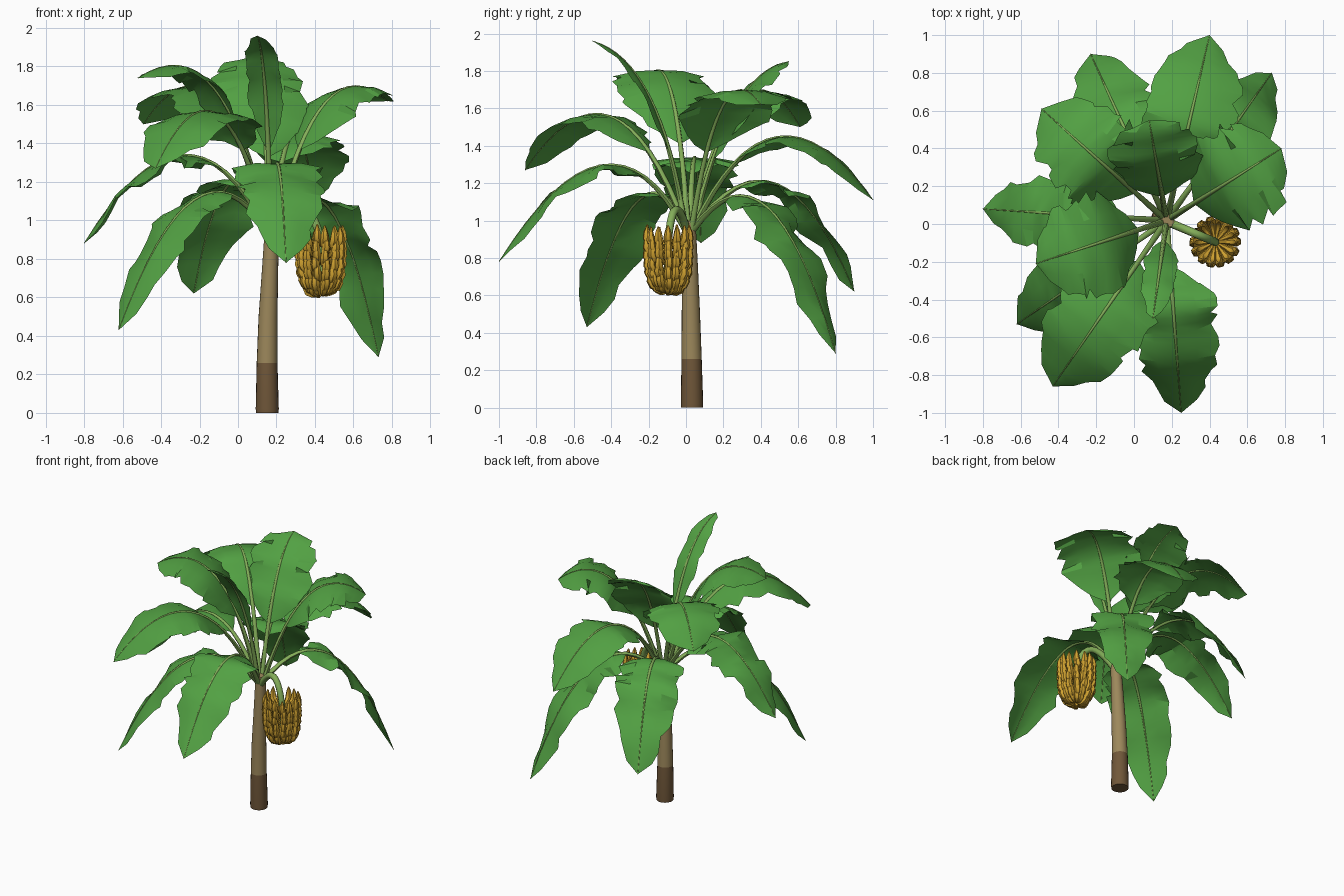
import bpy, math, random
from mathutils import Vector

random.seed(7)
cube = bpy.data.objects.get("Cube")
if cube:
    bpy.data.objects.remove(cube)


def material(name, rgb):
    m = bpy.data.materials.new(name)
    m.use_nodes = True
    m.diffuse_color = (*rgb, 1)
    for n in m.node_tree.nodes:
        if n.type == 'BSDF_PRINCIPLED':
            n.inputs["Base Color"].default_value = (*rgb, 1)
            n.inputs["Roughness"].default_value = 0.8
    return m


LEAF = material("leaf green", (0.085, 0.355, 0.056))
STALK = material("stalk green", (0.23, 0.42, 0.1))
BARK = material("tan bark", (0.335, 0.245, 0.105))
BASE = material("dark bark", (0.165, 0.097, 0.042))
FRUIT = material("ripe yellow", (0.63, 0.36, 0.03))


def build(name, verts, faces, mats, angle=40):
    me = bpy.data.meshes.new(name)
    me.from_pydata([tuple(v) for v in verts], [], faces)
    for m in mats:
        me.materials.append(m)
    ob = bpy.data.objects.new(name, me)
    bpy.context.collection.objects.link(ob)
    bpy.ops.object.select_all(action='DESELECT')
    ob.select_set(True)
    bpy.context.view_layer.objects.active = ob
    bpy.ops.object.shade_smooth_by_angle(angle=math.radians(angle))
    return ob


def tube(verts, faces, path, radii, ref, sides):
    """Append a capped tube along path; ref is a vector across the bend."""
    start, n = len(verts), len(path)
    for i, (p, r) in enumerate(zip(path, radii)):
        tan = (path[min(i + 1, n - 1)] - path[max(i - 1, 0)]).normalized()
        up = tan.cross(ref).normalized()
        side = up.cross(tan)
        for k in range(sides):
            a = 2 * math.pi * k / sides
            verts.append(p + r * (math.cos(a) * side + math.sin(a) * up))
    for i in range(n - 1):
        for k in range(sides):
            a, b = start + i * sides, start + (i + 1) * sides
            j = (k + 1) % sides
            faces.append((a + k, a + j, b + j, b + k))
    faces.append(tuple(reversed(range(start, start + sides))))
    faces.append(tuple(range(start + (n - 1) * sides, start + n * sides)))


def bezier(a, b, c, t):
    return a * (1 - t) ** 2 + b * 2 * t * (1 - t) + c * t * t


# Trunk: leaning taper with a dark foot
verts, faces = [], []
rings = [(0.152, 0.032, 0, 0.058), (0.152, 0.032, 0.02, 0.06), (0.151, 0.03, 0.26, 0.054),
         (0.156, 0.026, 0.5, 0.049), (0.167, 0.022, 0.75, 0.042), (0.177, 0.016, 1.0, 0.035)]
tube(verts, faces, [Vector(r[:3]) for r in rings], [r[3] for r in rings], Vector((0, 1, 0)), 20)
trunk = build("trunk", verts, faces, [BARK, BASE])
for p in trunk.data.polygons:
    p.material_index = int(p.center.z < 0.25)

# Leaves: tip, arch reach, arch height, half width, tip bluntness, pleat depth
CROWN = Vector((0.172, 0.018, 0.95))
LEAVES = {
    "front": ((0.25, -1.0, 0.78), 0.42, 1.72, 0.235, 5, 0.1),
    "front_right": ((-0.43, -0.86, 1.27), 0.45, 2.0, 0.26, 6, 0.03),
    "right_upper": ((-0.52, -0.21, 1.74), 0.35, 2.04, 0.27, 6, 0.03),
    "right_lower": ((-0.62, -0.53, 0.43), 0.5, 1.52, 0.21, 5, 0.08),
    "right_side": ((-0.8, 0.08, 0.88), 0.45, 1.76, 0.23, 4, 0.12),
    "back_right_upper": ((-0.49, 0.61, 1.5), 0.45, 2.08, 0.26, 6, 0.05),
    "back_right_lower": ((-0.23, 0.9, 0.62), 0.55, 1.6, 0.23, 5, 0.13),
    "back": ((0.4, 1.0, 1.11), 0.45, 1.86, 0.25, 6, 0.03),
    "back_upright": ((0.08, 0.55, 1.85), 0.4, 1.8, 0.25, 6, 0.05),
    "back_left_lower": ((0.73, 0.8, 0.29), 0.55, 1.52, 0.22, 4, 0.15),
    "left_upper": ((0.78, 0.4, 1.62), 0.42, 1.94, 0.28, 7, 0.03),
    "front_upright": ((0.1, -0.5, 1.96), 0.3, 1.86, 0.09, 6, 0.06),
}
STATIONS, BLADE_START = 18, 0.25
for name, (tip, reach, height, half, blunt, pleat) in LEAVES.items():
    tip = Vector(tip)
    out = Vector((tip.x - CROWN.x, tip.y - CROWN.y, 0))
    heading = out.normalized()
    side = Vector((-heading.y, heading.x, 0))
    root = CROWN + heading * 0.022
    bend = CROWN + out * reach
    bend.z = height

    # Petiole continuing as the midrib
    verts, faces = [], []
    ts = [i / 16 for i in range(17)]
    tube(verts, faces, [bezier(root, bend, tip, t) for t in ts],
         [0.016 * (1 - t) ** 1.2 + 0.002 for t in ts], side, 6)
    build("petiole_" + name, verts, faces, [STALK], 60)

    # Tattered, pleated blade, five points across at each station
    verts, faces = [], []
    phase = random.uniform(0, 6)
    for i in range(STATIONS + 1):
        s = i / STATIONS
        t = BLADE_START + (1 - BLADE_START) * s
        mid = bezier(root, bend, tip, t)
        ahead = (bezier(root, bend, tip, t + 0.01) - mid).normalized()
        normal = ahead.cross(side).normalized()
        if normal.z < 0:
            normal = -normal
        wide = half * min(1, (s / 0.24) ** 0.7) * max(0, 1 - s ** blunt) ** 0.7
        fold = pleat * math.sin(s * 18 + phase) + random.uniform(-0.02, 0.02)
        for u in (-1, -0.5, 0, 0.5, 1):
            w, slip = wide * u, 0
            if abs(u) == 1:
                w *= random.choice((1.04, 1.0, 0.95, 0.84))
                slip = random.uniform(-0.03, 0.03) * wide / half
            lift = fold * wide * abs(u) ** 0.5 - 0.18 * abs(u * w)
            verts.append(mid + side * w + normal * lift + ahead * slip)
    for i in range(STATIONS):
        for k in range(4):
            a = i * 5 + k
            faces.append((a, a + 1, a + 6, a + 5))
    build("leaf_" + name, verts, faces, [LEAF], 20)

# Fruit stalk arching out of the crown and down through the bunch
HUB = Vector((0.43, -0.095, 0))
top, elbow = Vector((0.18, 0.01, 0.93)), Vector((0.36, -0.065, 1.2))
shoulder = HUB + Vector((0, 0, 0.9))
path = [bezier(top, elbow, shoulder, i / 10) for i in range(11)]
path.append(HUB + Vector((0, 0, 0.64)))
verts, faces = [], []
tube(verts, faces, path, [0.022] * len(path), Vector((0.4, 0.95, 0)).normalized(), 8)
build("fruit_stalk", verts, faces, [STALK], 60)

# Bunch: stacked hands of fruit reaching outward and curling up in columns
verts, faces = [], []
HANDS = [(0.618, 0.085), (0.645, 0.112), (0.685, 0.126), (0.73, 0.132),
         (0.775, 0.134), (0.82, 0.135), (0.865, 0.134)]
FINGERS = 14
for z, radius in HANDS:
    for k in range(FINGERS):
        a = 2 * math.pi * (k + random.uniform(-0.15, 0.15)) / FINGERS
        d = Vector((math.cos(a), math.sin(a), 0))
        across = Vector((-d.y, d.x, 0))
        zj = z + random.uniform(-0.006, 0.012)
        profile = [(0.15, 0.0), (0.5, -0.004), (0.76, 0.01), (0.87, 0.036),
                   (0.87, 0.066), (0.84, 0.103)]
        path = [HUB + d * radius * f + Vector((0, 0, zj + dz)) for f, dz in profile]
        tube(verts, faces, path, [0.008, 0.014, 0.022, 0.023, 0.017, 0.004], across, 6)
build("fruit_bunch", verts, faces, [FRUIT], 50)
